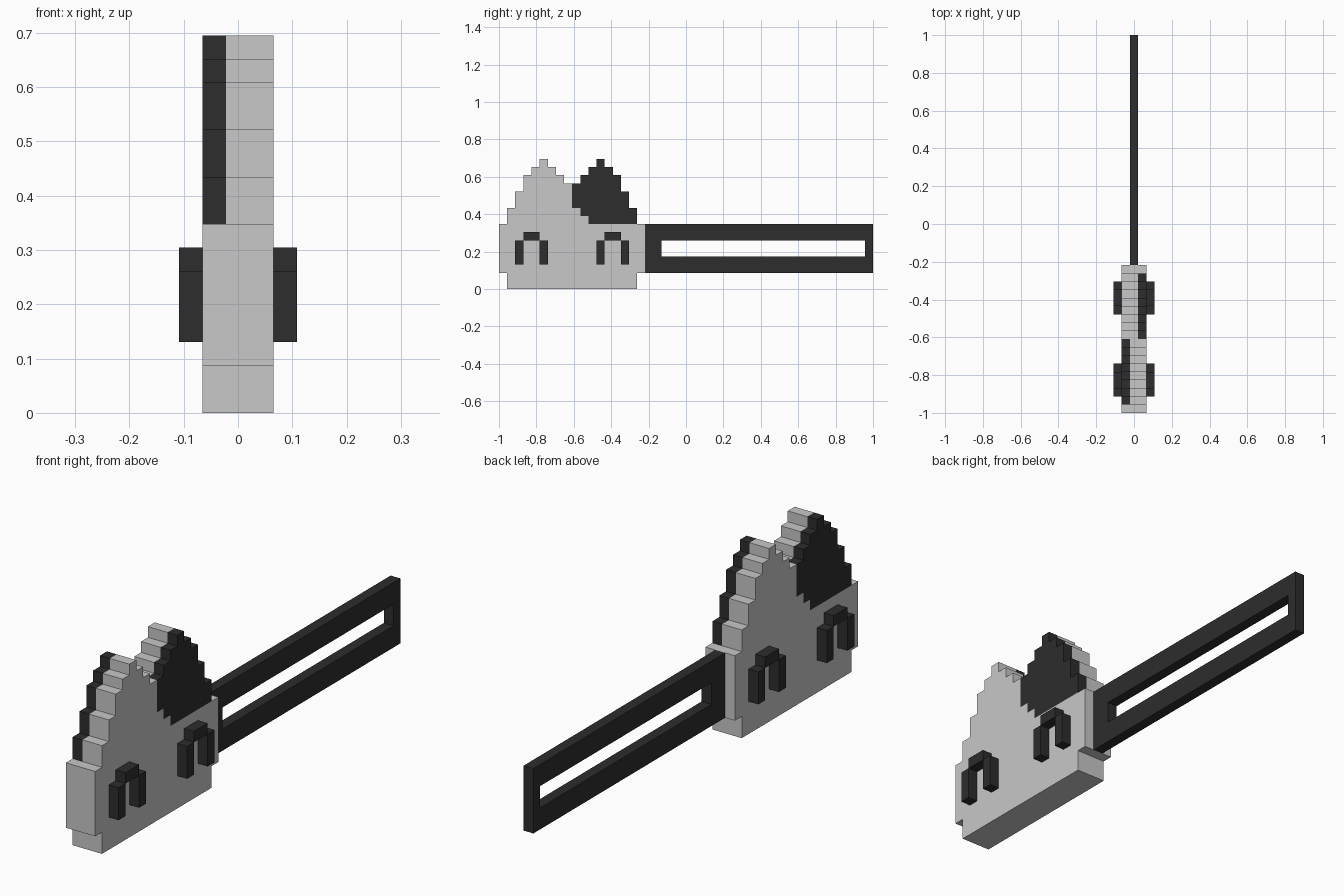
import bpy, bmesh, math
from mathutils import Vector

if "Cube" in bpy.data.objects:
    bpy.data.objects.remove(bpy.data.objects["Cube"])

U = 2 / 46  # one block; the model is 46 blocks long


def material(name, value):
    m = bpy.data.materials.new(name)
    m.diffuse_color = (value, value, value, 1)
    m.use_nodes = True
    m.node_tree.nodes["Principled BSDF"].inputs["Base Color"].default_value = m.diffuse_color
    return m


LIGHT = material("light_grey", 0.58)
DARK = material("charcoal", 0.026)


def box(xs, ys, zs):
    """Set of block cells in half-open index ranges."""
    return {(x, y, z) for x in range(*xs) for y in range(*ys) for z in range(*zs)}


def block_part(name, cells, mats, rule=lambda c: 0):
    """Skin a set of blocks, then merge flat areas of the same colour."""
    bm = bmesh.new()
    for c in sorted(cells):
        centre = Vector((c[0], c[1] + 0.5 - 23, c[2] + 0.5))
        for axis in range(3):
            for s in (-1, 1):
                near = list(c)
                near[axis] += s
                if tuple(near) in cells:
                    continue
                n, a, b = Vector(), Vector(), Vector()
                n[axis], a[(axis + 1) % 3], b[(axis + 2) % 3] = s / 2, s / 2, 0.5
                corners = [n - a - b, n + a - b, n + a + b, n - a + b]
                f = bm.faces.new([bm.verts.new((centre + k) * U) for k in corners])
                f.material_index = rule(c)
    bmesh.ops.remove_doubles(bm, verts=bm.verts[:], dist=U * 0.01)
    bmesh.ops.dissolve_limit(bm, angle_limit=math.radians(1), verts=bm.verts[:],
                             edges=bm.edges[:], delimit={'MATERIAL'})
    mesh = bpy.data.meshes.new(name)
    bm.to_mesh(mesh)
    bm.free()
    for m in mats:
        mesh.materials.append(m)
    ob = bpy.data.objects.new(name, mesh)
    bpy.context.collection.objects.link(ob)


# Body: stepped base and two mirrored stepped peaks
PEAK = [10, 12, 14, 15, 16, 15, 14, 13]  # column tops from the outer edge inward
body = box((-1, 2), (1, 17), (0, 2)) | box((-1, 2), (0, 18), (2, 8))
for i, top in enumerate(PEAK):
    for y in (1 + i, 16 - i):
        body |= box((-1, 2), (y, y + 1), (8, top))


# Dark patch: front peak on the left side, rear peak on the right side
def patch(c):
    x, y, z = c
    i = y - 1 if x < 0 else 16 - y
    return int(x != 0 and 0 <= i < 8 and z >= max(8, 3 + i))


block_part("body", body, [LIGHT, DARK], patch)

# Arches on both sides
for side, x in (("left", -2), ("right", 2)):
    for place, y in (("front", 2), ("rear", 12)):
        arch = box((x, x + 1), (y + 1, y + 3), (6, 7))
        for leg in (y, y + 3):
            arch |= box((x, x + 1), (leg, leg + 1), (3, 6))
        block_part(f"{place}_{side}_arch", arch, [DARK])

# Long slotted handle
block_part("handle", box((0, 1), (18, 46), (2, 8)) - box((0, 1), (20, 45), (4, 6)), [DARK])
